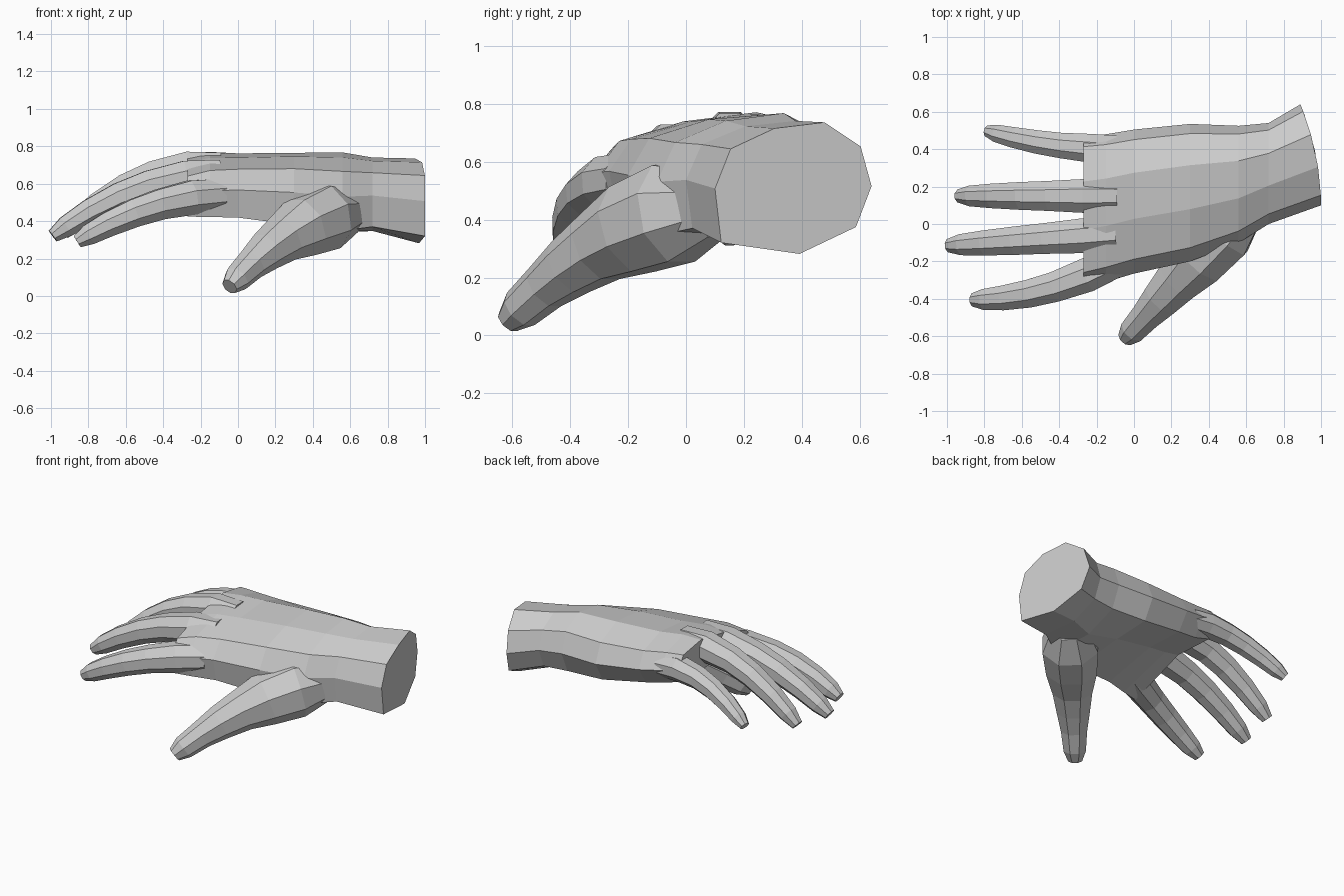
import bpy, bmesh, math
from mathutils import Vector

if "Cube" in bpy.data.objects:
    bpy.data.objects.remove(bpy.data.objects["Cube"])

skin = bpy.data.materials.new("grey_skin")
skin.diffuse_color = (0.6, 0.6, 0.6, 1)
skin.use_nodes = True
skin.node_tree.nodes["Principled BSDF"].inputs["Base Color"].default_value = skin.diffuse_color


def loft(name, rings):
    """Closed flat-shaded skin over a row of equal-sized rings."""
    bm = bmesh.new()
    rows = [[bm.verts.new(p) for p in ring] for ring in rings]
    n = len(rows[0])
    for a, b in zip(rows, rows[1:]):
        for i in range(n):
            j = (i + 1) % n
            bm.faces.new((a[i], a[j], b[j], b[i]))
    bm.faces.new(rows[0])
    bm.faces.new(rows[-1])
    bmesh.ops.recalc_face_normals(bm, faces=bm.faces)
    mesh = bpy.data.meshes.new(name)
    bm.to_mesh(mesh)
    bm.free()
    mesh.materials.append(skin)
    obj = bpy.data.objects.new(name, mesh)
    bpy.context.collection.objects.link(obj)
    return obj


def palm_ring(x, y0, y1, z0, z1, tilt=0, cup=0, slant=0):
    """Shared outline stretched to a box, tipped sideways and hollowed below."""
    outline = [(0, .45), (.1, .78), (.38, .95), (.7, 1), (.93, .8),
               (1, .47), (.9, .13), (.54, .1), (.04, 0)]
    return [(x - slant * u * u, y0 + (y1 - y0) * u,
             z0 + (z1 - z0) * v + tilt * (u - .6) + (cup if i == 7 else 0))
            for i, (u, v) in enumerate(outline)]


def digit(name, root, tip, width, arch, bow, taper, sides=8):
    """Tapered tube from root to tip, arched upward and bowed sideways."""
    root, tip = Vector(root), Vector(tip)
    bend = Vector((0, bow, arch))
    k = 1 / math.cos(math.pi / sides)
    rings = []
    for t, f in taper:
        centre = root.lerp(tip, t) + bend * (4 * t * (1 - t))
        along = (tip - root + bend * (4 - 8 * t)).normalized()
        side = along.cross(Vector((0, 0, 1))).normalized()
        up = side.cross(along)
        angles = [2 * math.pi * (s + .5) / sides for s in range(sides)]
        rings.append([centre + (side * math.cos(a) + up * math.sin(a)) * width * f * k
                      for a in angles])
    return loft(name, rings)


# Palm and wrist, from the slanted wrist end to the knuckles
hand = loft("hand", [
    palm_ring(1, .1, .64, .32, .735, cup=-.08, slant=.11),
    palm_ring(.72, 0, .54, .37, .74, cup=-.06),
    palm_ring(.56, -.1, .525, .36, .765, .02, -.06),
    palm_ring(.3, -.2, .535, .38, .765),
    palm_ring(0, -.265, .505, .43, .76, .02, .03),
    palm_ring(-.15, -.31, .48, .45, .765, .05, .05),
    palm_ring(-.27, -.34, .47, .48, .75, .1, .06),
])

# Fingers and thumb
slim = [(0, 1), (.2, 1.05), (.42, .93), (.6, .86), (.78, .76), (.92, .64), (1, .4)]
stout = [(0, .65), (.2, 1), (.4, .91), (.56, .71), (.7, .59), (.82, .47), (.94, .4), (1, .25)]
digits = [
    digit("index_finger", (-.1, -.2, .54), (-.86, -.405, .29), .087, .055, -.05, slim),
    digit("middle_finger", (-.1, -.05, .64), (-.99, -.115, .32), .088, .085, 0, slim),
    digit("ring_finger", (-.1, .15, .68), (-.935, .15, .335), .086, .11, 0, slim),
    digit("little_finger", (-.1, .4, .62), (-.785, .497, .42), .073, .075, -.022, slim),
    digit("thumb", (.6, .1, .45), (-.045, -.612, .05), .17, .08, 0, stout),
]

# Weld the digits to the palm
bpy.context.view_layer.objects.active = hand
for d in digits:
    mod = hand.modifiers.new("weld_" + d.name, "BOOLEAN")
    mod.operation = "UNION"
    mod.solver = "EXACT"
    mod.object = d
    bpy.ops.object.modifier_apply(modifier=mod.name)
    bpy.data.objects.remove(d)
